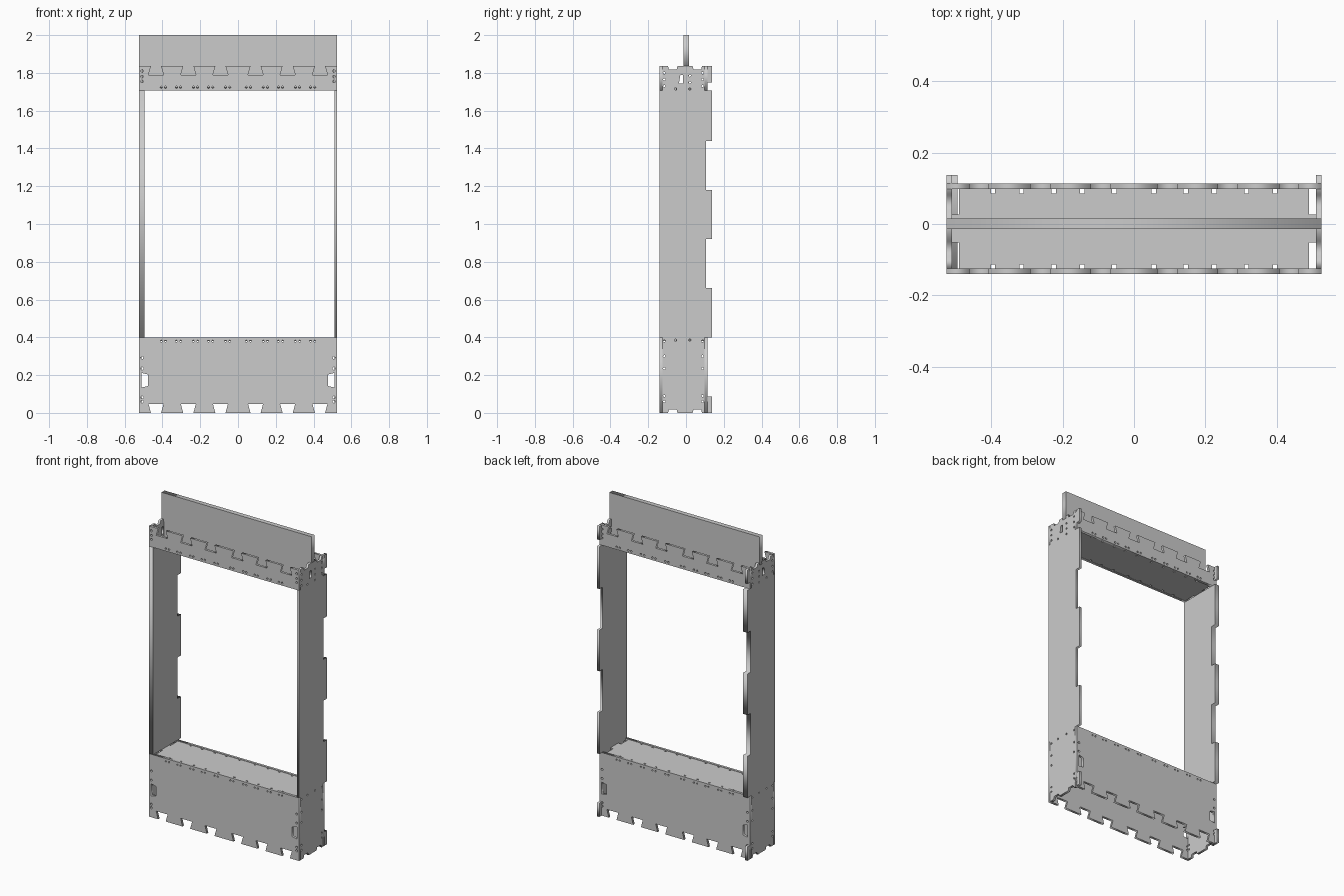
import bpy, math
from mathutils import Matrix

if "Cube" in bpy.data.objects:
    bpy.data.objects.remove(bpy.data.objects["Cube"])

T = 0.015  # sheet thickness
FRONT = Matrix(((1, 0, 0, 0), (0, 0, 1, 0), (0, 1, 0, 0), (0, 0, 0, 1)))   # profile in x,z
SIDE = Matrix(((0, 0, 1, 0), (1, 0, 0, 0), (0, 1, 0, 0), (0, 0, 0, 1)))    # profile in y,z
FLAT = Matrix.Identity(4)                                                 # profile in x,y


def circle(u, v, r=0.007, n=10):
    return [(u + r * math.cos(2 * math.pi * i / n), v + r * math.sin(2 * math.pi * i / n)) for i in range(n)]


def sheet(name, loops, axes, start, thick=T):
    """Cut sheet: first loop is the outline, the others are holes."""
    cu = bpy.data.curves.new(name, 'CURVE')
    cu.dimensions = '2D'
    cu.fill_mode = 'BOTH'
    cu.extrude = thick / 2
    for pts in loops:
        s = cu.splines.new('POLY')
        s.points.add(len(pts) - 1)
        for p, (u, v) in zip(s.points, pts):
            p.co = (u, v, 0, 1)
        s.use_cyclic_u = True
    tmp = bpy.data.objects.new(name + "_profile", cu)
    bpy.context.collection.objects.link(tmp)
    bpy.context.view_layer.update()
    me = bpy.data.meshes.new_from_object(tmp.evaluated_get(bpy.context.evaluated_depsgraph_get()))
    bpy.data.objects.remove(tmp)
    me.transform(axes @ Matrix.Translation((0, 0, start + thick / 2)))
    if axes.determinant() < 0:
        me.flip_normals()
    me.name = name
    ob = bpy.data.objects.new(name, me)
    bpy.context.collection.objects.link(ob)
    return ob


W = 0.525
TEETH = [-0.434, -0.263, -0.093, 0.093, 0.263, 0.434]
SCREWS = [s * v for v in (0.395, 0.315, 0.225, 0.145, 0.055) for s in (-1, 1)]


def dovetail_edge(z, depth):
    """Left-to-right edge with undercut dovetail sockets going inward by depth."""
    pts = [(-W, z)]
    for c in TEETH:
        pts += [(c - 0.027, z), (c - 0.04, z + depth), (c + 0.04, z + depth), (c + 0.027, z)]
    return pts + [(W, z)]


# front and back sheets of the lower and upper boxes
for label, y in (("front", -0.14), ("back", 0.098)):
    lower = [dovetail_edge(0, 0.048) + [(W, 0.398), (-W, 0.398)]]
    upper = [dovetail_edge(1.836, -0.046) + [(W, 1.708), (-W, 1.708)]]
    for x in SCREWS:
        for dx in (-0.011, 0.011):
            lower.append(circle(x + dx, 0.38, 0.005, 8))
            upper.append(circle(x + dx, 1.724, 0.006, 8))
    for s in (-1, 1):
        lower += [circle(s * 0.508, z) for z in (0.06, 0.082, 0.235, 0.292)]
        upper += [circle(s * 0.508, z) for z in (1.755, 1.78, 1.81)]
        lower.append([(s * 0.51, 0.135), (s * 0.476, 0.142), (s * 0.476, 0.203), (s * 0.51, 0.212)])
    sheet("lower_" + label + "_panel", lower, FRONT, y)
    sheet("upper_" + label + "_panel", upper, FRONT, y)

# back edge of the uprights with alternating tabs
tabs = [(0.398, 0.66), (0.92, 1.18), (1.44, 1.708)]
back_edge = []
for a, b in tabs:
    back_edge += [(0.105, a), (0.137, a), (0.137, b), (0.105, b)]

# full height side uprights
outline = [(-0.125, 0), (-0.095, 0), (-0.09, 0.018), (-0.05, 0.018), (-0.045, 0),
           (0.035, 0), (0.04, 0.018), (0.08, 0.018), (0.085, 0), (0.137, 0), (0.137, 0.088), (0.099, 0.088)]
outline += [(0.099, 0.398)] + back_edge[1:-1] + [(0.099, 1.708), (0.099, 1.75), (0.137, 1.75), (0.137, 1.836)]
outline += [(0.085, 1.836), (0.08, 1.818), (0.04, 1.818), (0.035, 1.836),
            (-0.045, 1.836), (-0.05, 1.818), (-0.09, 1.818), (-0.095, 1.836), (-0.125, 1.836)]
outline += [(-0.125, 1.708), (-0.14, 1.708), (-0.14, 0.398), (-0.125, 0.398)]
side = [outline, [(-0.037, 1.745), (-0.016, 1.745), (-0.016, 1.79), (-0.03, 1.79)]]
side += [circle(y, z, 0.006) for y in (-0.115, 0.088)
         for z in (0.06, 0.09, 0.235, 0.3, 0.38, 1.73, 1.765, 1.8)]
side += [circle(y, z, 0.006) for y in (-0.055, 0.02) for z in (0.385, 1.715)]
side += [circle(0.02, z, 0.006) for z in (1.75, 1.785)]
sheet("left_upright", side, SIDE, -W)
sheet("right_upright", side, SIDE, W - T)

# second layer lining the left upright between the two boxes
sheet("left_inner_liner", [[(-0.14, 0.398)] + back_edge + [(-0.14, 1.708)]], SIDE, -W + T)


# shelves with small square notches along both long edges and end tabs
def notched(y, d):
    pts = []
    for x in sorted(SCREWS):
        pts += [(x - 0.006, y), (x - 0.006, y + d), (x + 0.006, y + d), (x + 0.006, y)]
    return pts


shelf = [(-0.49, -0.125)] + notched(-0.125, 0.012) + [(0.49, -0.125), (0.49, -0.052), (0.51, -0.052),
         (0.51, 0.026), (0.49, 0.026), (0.49, 0.098)]
shelf += notched(0.098, -0.012)[::-1] + [(-0.49, 0.098), (-0.49, 0.026), (-0.51, 0.026),
                                        (-0.51, -0.052), (-0.49, -0.052)]
sheet("lower_shelf", [shelf], FLAT, 0.38)
sheet("upper_shelf", [shelf], FLAT, 1.71)

# tall centre board standing in the upper box
board = [(-0.508, 1.725), (0.508, 1.725), (0.508, 1.82), (W, 1.82), (W, 2), (-W, 2), (-W, 1.82), (-0.508, 1.82)]
sheet("centre_board", [board], FRONT, -0.014, 0.03)
